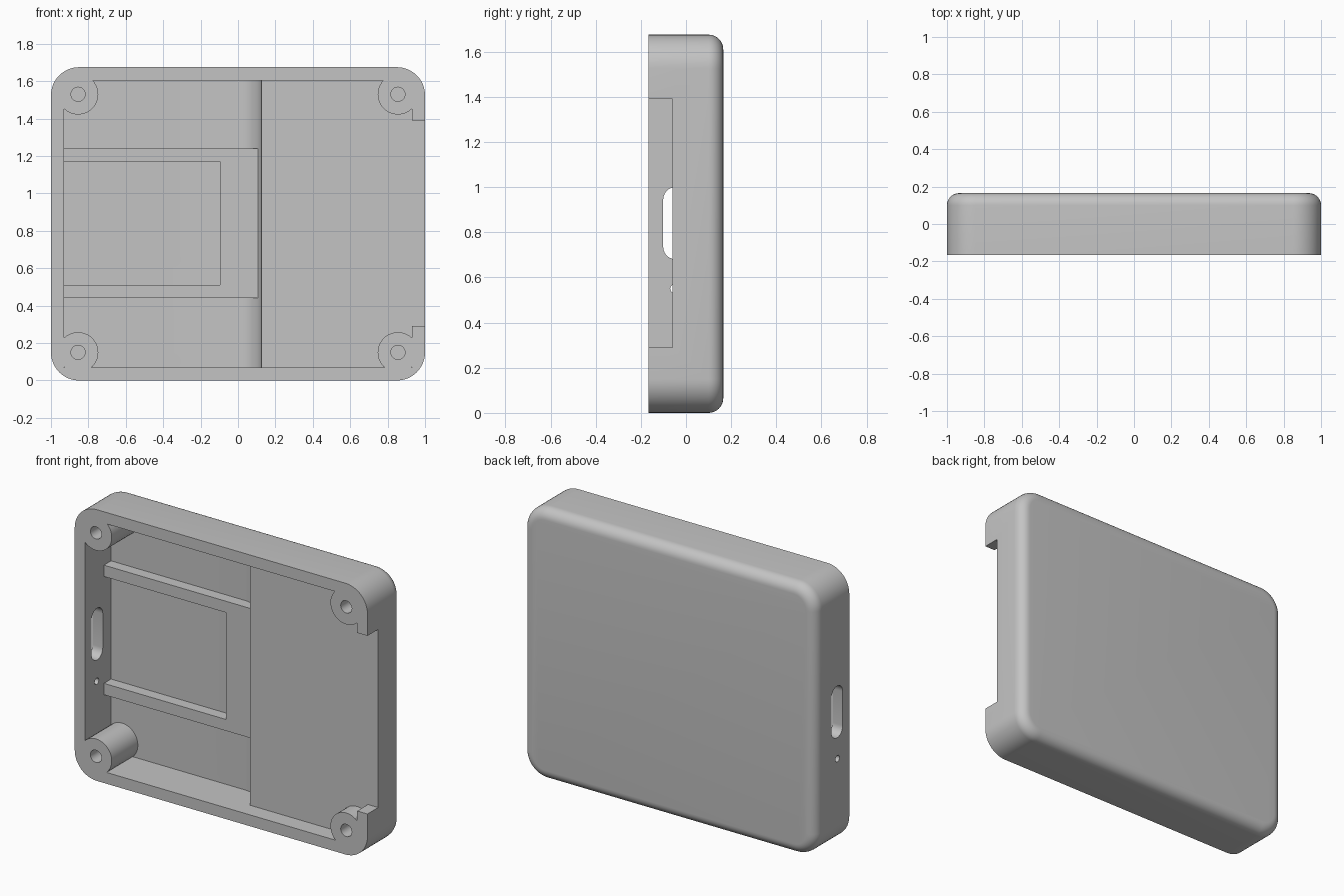
import bpy, bmesh
from math import sin, cos, pi, radians
from mathutils import Vector

cube = bpy.data.objects.get("Cube")
if cube:
    bpy.data.objects.remove(cube, do_unlink=True)

grey = bpy.data.materials.new("light_grey_plastic")
grey.use_nodes = True
GREY = (0.55, 0.55, 0.55, 1)
grey.diffuse_color = GREY
grey.node_tree.nodes["Principled BSDF"].inputs["Base Color"].default_value = GREY

# Main measures
HEIGHT, HALF_D = 1.675, 0.165
WALL, CORNER, BACK_ROUND = 0.07, 0.15, 0.065
FLOOR, SHELF = 0.09, -0.06            # deep floor and raised shelf, in y
SHELF_X, COVE = 0.125, 0.14           # step position and its cove radius


def arc(cx, cy, r, start, end, n):
    """Points along an arc, angles in degrees."""
    angles = [radians(start + (end - start) * i / n) for i in range(n + 1)]
    return [(cx + r * cos(a), cy + r * sin(a)) for a in angles]


def circle(cx, cy, r, n=40):
    return arc(cx, cy, r, 0, 360, n)[:-1]


def rect(x0, x1, y0, y1):
    return [(x0, y0), (x1, y0), (x1, y1), (x0, y1)]


def extrude(name, outline, axis, start, end, back_round=0):
    """Extrude a flat outline along an axis, optionally rounding the back rim."""
    place = {"x": lambda p, q, t: Vector((t, p, q)),
             "y": lambda p, q, t: Vector((p, t, q)),
             "z": lambda p, q, t: Vector((p, q, t))}[axis]
    bm = bmesh.new()
    face = bm.faces.new([bm.verts.new(place(p, q, start)) for p, q in outline])
    new = bmesh.ops.extrude_face_region(bm, geom=[face])["geom"]
    verts = [v for v in new if isinstance(v, bmesh.types.BMVert)]
    bmesh.ops.translate(bm, verts=verts, vec=place(0, 0, end - start))
    bmesh.ops.recalc_face_normals(bm, faces=bm.faces)
    if back_round:
        rim = [e for e in bm.edges if all(abs(v.co.y - end) < 1e-5 for v in e.verts)]
        bmesh.ops.bevel(bm, geom=rim, offset=back_round, segments=8,
                        profile=0.5, affect='EDGES')
    mesh = bpy.data.meshes.new(name)
    bm.to_mesh(mesh)
    bm.free()
    mesh.materials.append(grey)
    obj = bpy.data.objects.new(name, mesh)
    bpy.context.collection.objects.link(obj)
    return obj


def combine(target, tool, operation):
    """Apply a boolean and discard the tool."""
    mod = target.modifiers.new(tool.name, 'BOOLEAN')
    mod.operation, mod.solver, mod.object = operation, 'EXACT', tool
    bpy.context.view_layer.objects.active = target
    bpy.ops.object.modifier_apply(modifier=mod.name)
    bpy.data.objects.remove(tool, do_unlink=True)


def smooth(obj):
    bpy.ops.object.select_all(action='DESELECT')
    obj.select_set(True)
    bpy.context.view_layer.objects.active = obj
    bpy.ops.object.shade_smooth_by_angle(angle=radians(30))


# Outer shell with rounded corners and a softened back rim
lo, hi, side = CORNER, HEIGHT - CORNER, 1 - CORNER
outline = []
for i, (cx, cz) in enumerate([(side, hi), (-side, hi), (-side, lo), (side, lo)]):
    outline += arc(cx, cz, CORNER, 90 * i, 90 * i + 90, 12)
case = extrude("case", outline, "y", -HALF_D, HALF_D, BACK_ROUND)

# Hollow: deep floor on the right, cove rising to the shelf on the left
inner = 1 - WALL
profile = [(-inner, -0.3), (-inner, FLOOR)]
profile += arc(SHELF_X - COVE, FLOOR - COVE, COVE, 90, 0, 12)
profile += [(SHELF_X, SHELF), (inner, SHELF), (inner, -0.3)]
combine(case, extrude("hollow", profile, "z", WALL, HEIGHT - WALL), 'DIFFERENCE')

# Open notch in the left wall, level with the shelf
notch = extrude("notch", rect(0.9, 1.1, 0.29, 1.39), "y", -0.3, SHELF)
combine(case, notch, 'DIFFERENCE')

# Screw bosses with blind holes
posts = [(x, z) for x in (-0.855, 0.855) for z in (0.15, HEIGHT - 0.145)]
for x, z in posts:
    combine(case, extrude("boss", circle(x, z, 0.108), "y", -HALF_D, 0.12), 'UNION')
for x, z in posts:
    combine(case, extrude("screw_hole", circle(x, z, 0.038, 24), "y", -0.3, 0.05),
            'DIFFERENCE')

# Port slot and indicator hole through the right wall
slot = arc(-0.046, 0.945, 0.055, 0, 180, 12) + arc(-0.046, 0.735, 0.055, 180, 360, 12)
combine(case, extrude("port_slot", slot, "x", -1.1, -0.9), 'DIFFERENCE')
combine(case, extrude("indicator_hole", circle(-0.05, 0.55, 0.02, 20), "x", -1.1, -0.9),
        'DIFFERENCE')
smooth(case)

# Raised frame on the deep floor, open towards the right wall
frame = [(-0.95, 0.44), (0.12, 0.44), (0.12, 1.24), (-0.95, 1.24),
         (-0.95, 1.17), (-0.095, 1.17), (-0.095, 0.51), (-0.95, 0.51)]
extrude("board_frame", frame, "y", 0.02, FLOOR + 0.01)
